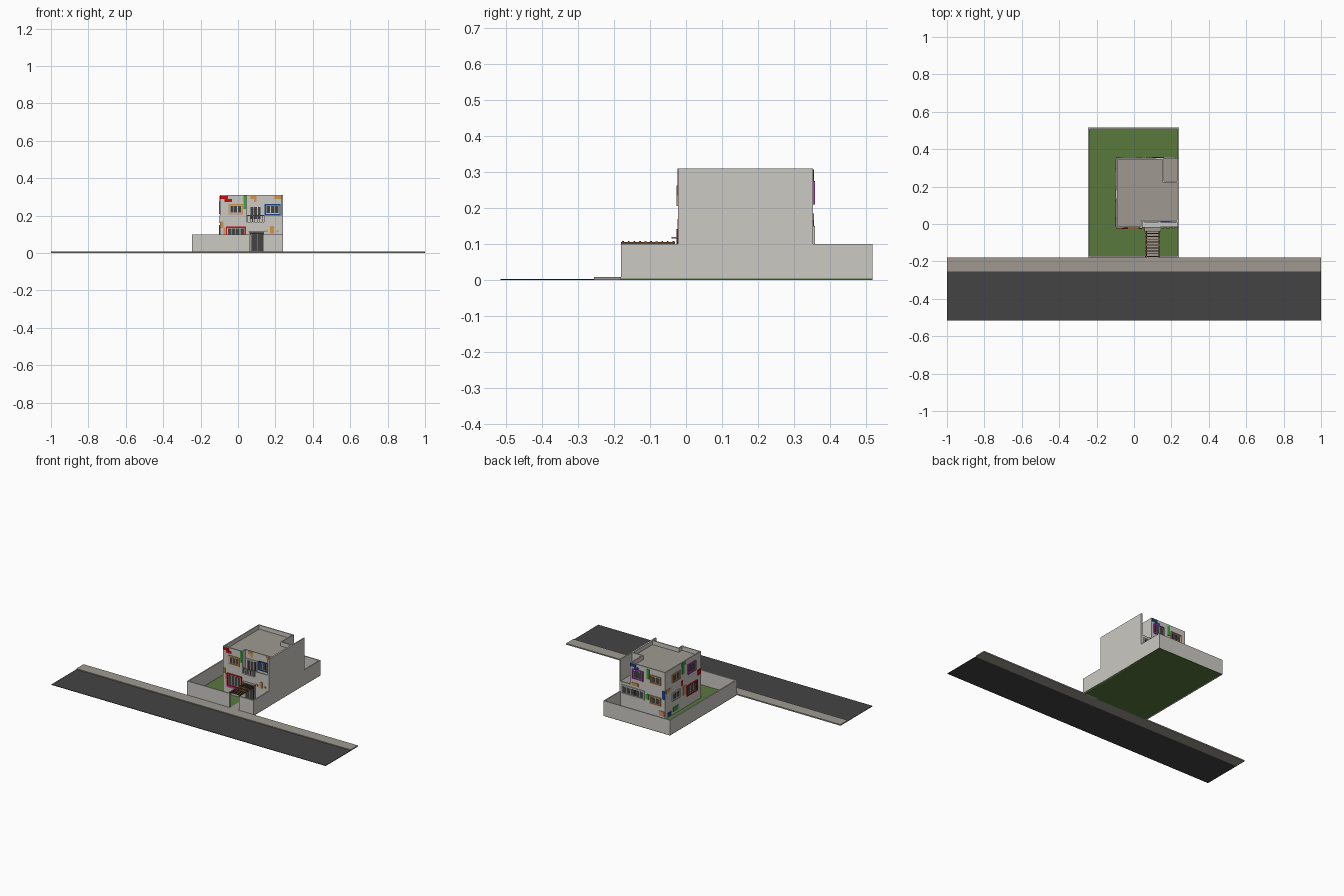
import bpy, bmesh

if "Cube" in bpy.data.objects:
    bpy.data.objects.remove(bpy.data.objects["Cube"])

def lin(c):
    return c / 12.92 if c <= 0.04045 else ((c + 0.055) / 1.055) ** 2.4

def mat(name, r, g, b):
    m = bpy.data.materials.new(name)
    m.diffuse_color = (lin(r), lin(g), lin(b), 1)
    m.use_nodes = True
    m.node_tree.nodes["Principled BSDF"].inputs["Base Color"].default_value = m.diffuse_color
    return m

WALL = mat("pale_plaster", .80, .79, .765)
PAVE = mat("grey_paving", .62, .60, .57)
ROAD = mat("dark_grey", .265, .265, .265)
GRASS = mat("grass_green", .345, .47, .24)
RED = mat("red_paint", .80, .04, .05)
GREEN = mat("green_paint", .20, .66, .22)
BLUE = mat("blue_paint", .08, .28, .55)
ORANGE = mat("orange_paint", .83, .58, .30)
PINK = mat("magenta_paint", .75, .22, .75)
WOOD = mat("brown_wood", .42, .28, .17)

def finish(bm, name, mats):
    bmesh.ops.recalc_face_normals(bm, faces=bm.faces)
    me = bpy.data.meshes.new(name)
    bm.to_mesh(me)
    bm.free()
    for m in mats:
        me.materials.append(m)
    ob = bpy.data.objects.new(name, me)
    bpy.context.collection.objects.link(ob)
    return ob

def box(name, x0, x1, y0, y1, z0, z1, m):
    bm = bmesh.new()
    bmesh.ops.create_cube(bm, size=1)
    for v in bm.verts:
        v.co = (x1 if v.co.x > 0 else x0, y1 if v.co.y > 0 else y0, z1 if v.co.z > 0 else z0)
    return finish(bm, name, [m])

def prism_with_parapet(name, pts, z0, z1, thick, drop):
    bm = bmesh.new()
    base = bm.faces.new([bm.verts.new((x, y, z0)) for x, y in pts])
    ext = bmesh.ops.extrude_face_region(bm, geom=[base], use_keep_orig=True)
    top = [g for g in ext["geom"] if isinstance(g, bmesh.types.BMFace)][0]
    for v in top.verts:
        v.co.z = z1
    bmesh.ops.recalc_face_normals(bm, faces=bm.faces)
    bmesh.ops.inset_region(bm, faces=[top], thickness=thick, use_even_offset=True)
    deep = bmesh.ops.extrude_face_region(bm, geom=[top])
    for g in deep["geom"]:
        if isinstance(g, bmesh.types.BMVert):
            g.co.z -= drop
        elif isinstance(g, bmesh.types.BMFace):
            g.material_index = 1
    if top.is_valid:
        bm.faces.remove(top)
    finish(bm, name, [WALL, PAVE])

# facade helpers: a facade is (axis, wall position, outward sign)
FRONT = ("y", -.02, -1)
RECESS = ("y", .014, -1)
BACK = ("y", .352, 1)
LEFT = ("x", -.095, -1)

def plate(name, facade, u0, u1, z0, z1, m, d=.003):
    ax, p, s = facade
    a, b = sorted((p - s * .002, p + s * d))
    if ax == "y":
        return box(name, u0, u1, a, b, z0, z1, m)
    return box(name, a, b, u0, u1, z0, z1, m)

def window(name, facade, u0, u1, z0, z1, frame, panes=2):
    f, g = .007, .004
    for i, (a, b, c, e) in enumerate(((u0, u1, z1 - f, z1), (u0, u1, z0, z0 + f),
                                      (u0, u0 + f, z0 + f, z1 - f), (u1 - f, u1, z0 + f, z1 - f))):
        plate(name + "_frame", facade, a, b, c, e, frame, .006)
    plate(name + "_casing", facade, u0 + f, u1 - f, z0 + f, z1 - f, WALL, .002)
    w = (u1 - u0 - 2 * f - g * (panes + 1)) / panes
    for i in range(panes):
        a = u0 + f + g + i * (w + g)
        plate(name + "_glass", facade, a, a + w, z0 + f + g, z1 - f - g, ROAD, .003)

# street
box("road", -1, 1, -.515, -.255, 0, .003, ROAD)
box("sidewalk", -1, 1, -.255, -.18, 0, .008, PAVE)

# yard and boundary walls
box("lawn", -.245, .24, -.18, .517, 0, .004, GRASS)
box("garden_path", .065, .135, -.18, -.02, .003, .007, PAVE)
T = .008
box("yard_wall_left", -.245, -.245 + T, -.18, .517, 0, .1, WALL)
box("yard_wall_back", -.245, .24, .517 - T, .517, 0, .1, WALL)
box("yard_wall_right", .24 - T, .24, -.18, .517, 0, .1, WALL)
box("yard_wall_front_left", -.245, .065, -.18, -.18 + T, 0, .1, WALL)
box("yard_wall_front_right", .135, .24, -.18, -.18 + T, 0, .1, WALL)

# house body: full lower storey, notched upper storey with roof parapet
box("lower_storey", -.095, .238, -.02, .352, .002, .165, WALL)
box("rear_terrace_floor", .16, .233, .23, .351, .164, .168, PAVE)
prism_with_parapet("upper_storey",
                   [(-.095, -.02), (.045, -.02), (.045, .014), (.236, .014),
                    (.236, .23), (.16, .23), (.16, .352), (-.095, .352)],
                   .165, .31, .007, .027)
box("party_wall", .232, .24, -.022, .352, 0, .31, WALL)

# balcony
box("balcony_parapet", .138, .234, -.02, -.013, .165, .203, WALL)
for i in range(7):
    x = .05 + i * .013
    box("balcony_bar", x, x + .003, -.019, -.016, .165, .2, PAVE)
box("balcony_rail", .045, .138, -.02, -.015, .198, .203, PAVE)

# entrance
plate("door_frame", FRONT, .065, .14, .006, .112, PAVE, .003)
for i in range(2):
    plate("door_leaf", FRONT, .072 + i * .032, .101 + i * .032, .01, .104, ROAD, .006)
box("door_canopy", .055, .145, -.04, -.02, .115, .119, PAVE)

# pergola from gate to door
for x in (.064, .131):
    box("pergola_beam", x, x + .006, -.18, -.03, .099, .105, WOOD)
for i in range(10):
    y = -.177 + i * .0155
    box("pergola_slat", .06, .14, y, y + .005, .104, .109, ORANGE if i in (4, 6) else WOOD)

# windows
window("front_upper_window", FRONT, -.052, .026, .205, .262, ORANGE, 3)
window("balcony_door", RECESS, .056, .132, .17, .257, WALL, 3)
window("blue_window", RECESS, .142, .228, .202, .262, BLUE, 3)
window("front_lower_window", FRONT, -.065, .042, .06, .142, RED, 4)
plate("front_window_sill", FRONT, -.065, .042, .05, .06, PINK, .006)
window("back_upper_window_a", BACK, .065, .145, .21, .275, PINK, 2)
window("back_upper_window_b", BACK, -.065, .015, .215, .27, ORANGE, 2)
window("back_lower_window_a", BACK, .055, .222, .09, .15, WALL, 5)
window("back_lower_window_b", BACK, -.065, .015, .08, .135, ORANGE, 2)
window("left_upper_window_a", LEFT, .035, .12, .21, .275, PINK, 2)
window("left_upper_window_b", LEFT, .2, .28, .215, .27, ORANGE, 2)
window("left_lower_window_a", LEFT, .02, .13, .07, .14, RED, 3)
window("left_lower_window_b", LEFT, .2, .28, .095, .15, WALL, 2)

# painted colour blocks: facade, u0, u1, z0, z1, colour
for blk in (
    (FRONT, -.095, -.053, .288, .305, RED), (FRONT, -.072, -.032, .273, .289, RED),
    (FRONT, .03, .045, .235, .31, GREEN), (RECESS, .067, .1, .288, .306, ORANGE),
    (RECESS, .085, .1, .272, .289, ORANGE), (RECESS, .195, .232, .288, .304, ORANGE),
    (FRONT, -.093, -.078, .135, .17, ORANGE), (FRONT, -.078, -.068, .1, .136, ORANGE),
    (FRONT, .172, .192, .105, .145, ORANGE), (FRONT, .145, .16, .112, .122, ORANGE),
    (FRONT, .205, .217, .112, .122, ORANGE),
    (BACK, .118, .16, .288, .307, BLUE), (BACK, .1, .13, .275, .29, BLUE),
    (BACK, .02, .04, .235, .3, GREEN), (BACK, .1, .15, .165, .185, ORANGE),
    (BACK, -.095, -.075, .13, .185, BLUE), (BACK, -.09, -.05, .02, .05, ORANGE),
    (BACK, .025, .045, .1, .135, GREEN),
    (LEFT, .14, .18, .285, .305, GREEN), (LEFT, .155, .175, .23, .286, GREEN),
    (LEFT, .14, .165, .09, .15, ORANGE), (LEFT, .29, .33, .01, .035, BLUE),
    (LEFT, .22, .27, .02, .05, GREEN), (LEFT, -.015, .015, .165, .2, RED),
    (LEFT, .17, .19, .16, .19, RED), (LEFT, .3, .345, .17, .19, ORANGE),
):
    plate("colour_block", *blk)
